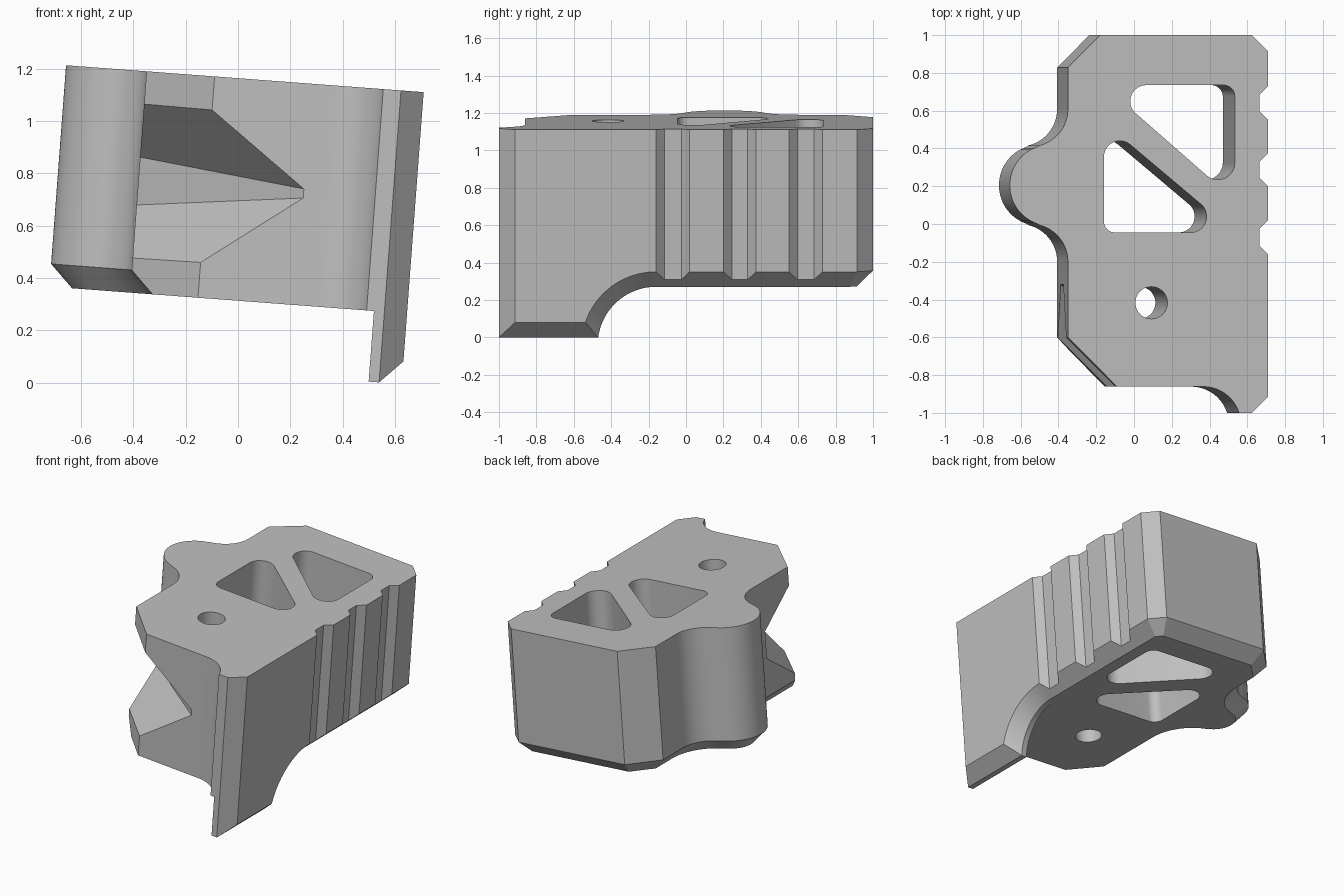
import bpy, bmesh
from math import sin, cos, radians, hypot
from mathutils import Vector

if "Cube" in bpy.data.objects:
    bpy.data.objects.remove(bpy.data.objects["Cube"])

TILT = radians(4.3)
TOP, BASE, FOOT, CH = 1.161, 0.312, 0.041, 0.087
RIGHT, LEFT, FRONT = 0.625, -0.438, -0.861

grey = bpy.data.materials.new("plain_grey")
grey.use_nodes = True
grey.diffuse_color = (0.52, 0.52, 0.52, 1)
grey.node_tree.nodes["Principled BSDF"].inputs["Base Color"].default_value = (0.52, 0.52, 0.52, 1)


def arc(cx, cy, r, a0, a1, n=16):
    angles = [radians(a0 + (a1 - a0) * i / n) for i in range(n + 1)]
    return [(cx + r * cos(a), cy + r * sin(a)) for a in angles]


def finish(name, bm):
    bmesh.ops.recalc_face_normals(bm, faces=bm.faces)
    mesh = bpy.data.meshes.new(name)
    bm.to_mesh(mesh)
    bm.free()
    mesh.materials.append(grey)
    ob = bpy.data.objects.new(name, mesh)
    bpy.context.collection.objects.link(ob)
    return ob


def loft(name, loops):
    """Closed solid through matching loops of 3D points."""
    bm = bmesh.new()
    rings = [[bm.verts.new(p) for p in loop] for loop in loops]
    n = len(rings[0])
    for a, b in zip(rings, rings[1:]):
        for i in range(n):
            j = (i + 1) % n
            bm.faces.new((a[i], a[j], b[j], b[i]))
    bm.faces.new(rings[0])
    bm.faces.new(rings[-1])
    return finish(name, bm)


def hull(name, points):
    bm = bmesh.new()
    for p in points:
        bm.verts.new(p)
    res = bmesh.ops.convex_hull(bm, input=bm.verts)
    loose = {v for v in res["geom_interior"] if isinstance(v, bmesh.types.BMVert)}
    bmesh.ops.delete(bm, geom=list(loose), context='VERTS')
    bmesh.ops.dissolve_limit(bm, angle_limit=0.005, verts=bm.verts, edges=bm.edges)
    return finish(name, bm)


def prism(name, outline):
    return hull(name, [(x, y, z) for x, y in outline for z in (-0.2, 1.4)])


def inset(outline, amounts):
    """Move every edge of a counter-clockwise outline inward by its own amount."""
    lines = []
    for i, (x, y) in enumerate(outline):
        x2, y2 = outline[(i + 1) % len(outline)]
        d = hypot(x2 - x, y2 - y)
        n = Vector((-(y2 - y) / d, (x2 - x) / d))
        lines.append((n, n.dot(Vector((x, y))) + amounts[i]))
    out = []
    for i in range(len(lines)):
        (n1, c1), (n2, c2) = lines[i - 1], lines[i]
        det = n1.x * n2.y - n1.y * n2.x
        out.append(((c1 * n2.y - c2 * n1.y) / det, (n1.x * c2 - n2.x * c1) / det))
    return out


# Plan outline: plain front edges first, then the edges chamfered at the bottom
front = [(LEFT, -0.6), (LEFT + 0.261, FRONT)]
front += arc(0.28, FRONT - 0.2, 0.2, 90, 18, 12)
front += [(0.47, -1), (RIGHT - CH, -1)]
sides = [(RIGHT, -1 + CH), (RIGHT, 1 - CH), (RIGHT - CH, 1), (-0.267, 1), (LEFT, 0.829)]
sides += arc(LEFT - 0.2, 0.61, 0.2, 0, -75.5)
sides += arc(-0.532, 0.205, 0.215, 104.5, 255.5, 32)[1:-1]
sides += arc(LEFT - 0.2, -0.2, 0.2, 75.5, 0)
outline = front + sides
bottom = inset(outline, [0] * len(front) + [CH] * len(sides))
body = loft("body", [[(x, y, BASE) for x, y in bottom],
                     [(x, y, BASE + CH) for x, y in outline],
                     [(x, y, TOP) for x, y in outline]])

# Round hole, two rounded triangular windows
cutters = [prism("bolt_hole_cutter", arc(0.005, -0.417, 0.085, 0, 352.5, 47))]
windows = [[(-0.022, 0.65, 0.085), (0.388, 0.675, 0.06), (0.358, 0.325, 0.09)],
           [(-0.162, 0.355, 0.085), (-0.187, 0.015, 0.06), (0.213, 0.04, 0.085)]]
for corners in windows:
    pts = [p for x, y, r in corners for p in arc(x, y, r, 0, 352.5, 47)]
    cutters.append(prism("window_cutter", pts))

# Grip grooves on the right side
for y0, y1 in ((-0.16, 0.02), (0.2, 0.375), (0.55, 0.73)):
    cutters.append(prism("groove_cutter", [(RIGHT + 0.03, y0 - 0.03), (RIGHT - 0.045, y0 + 0.045),
                                           (RIGHT - 0.045, y1 - 0.045), (RIGHT + 0.03, y1 + 0.03)]))

# Flared notch across the front corner: x, y, half height
notch = [(0.319, -0.966, 0.003), (-0.551, -0.224, 0.105), (-0.738, -0.9, 0.732), (-0.477, -1.161, 0.732)]
cutters.append(hull("notch_cutter", [(x, y, 0.74 + s * h) for x, y, h in notch for s in (-1, 1)]))

bpy.context.view_layer.objects.active = body
for c in cutters:
    c.hide_render = True
    mod = body.modifiers.new("cut", 'BOOLEAN')
    mod.object, mod.operation, mod.solver = c, 'DIFFERENCE', 'EXACT'
    bpy.ops.object.modifier_apply(modifier=mod.name)
for c in cutters:
    bpy.data.objects.remove(c)


# Hanging side flange with a curved rear and chamfered outer edge
def flange_profile(x, d):
    r = BASE + d
    low = FOOT + d
    end = -0.16 - (r * r - low * low) ** 0.5
    pts = [(-1 + d, 0.6), (-1 + d, low), (end, low)]
    a0 = 180 - Vector((-0.16 - end, low)).angle(Vector((1, 0))) * 180 / 3.14159265
    pts += arc(-0.16, 0, r, a0, 90, 20)[1:] + [(-0.16, 0.6)]
    return [(x, y, z) for y, z in pts]


flange = loft("side_flange", [flange_profile(0.498, 0), flange_profile(RIGHT - CH, 0),
                              flange_profile(RIGHT, CH)])

# Lean both parts and shade the curves smooth
bpy.ops.object.select_all(action='DESELECT')
for ob in (body, flange):
    ob.rotation_euler.y = TILT
    ob.select_set(True)
bpy.ops.object.shade_smooth_by_angle(angle=radians(25))
